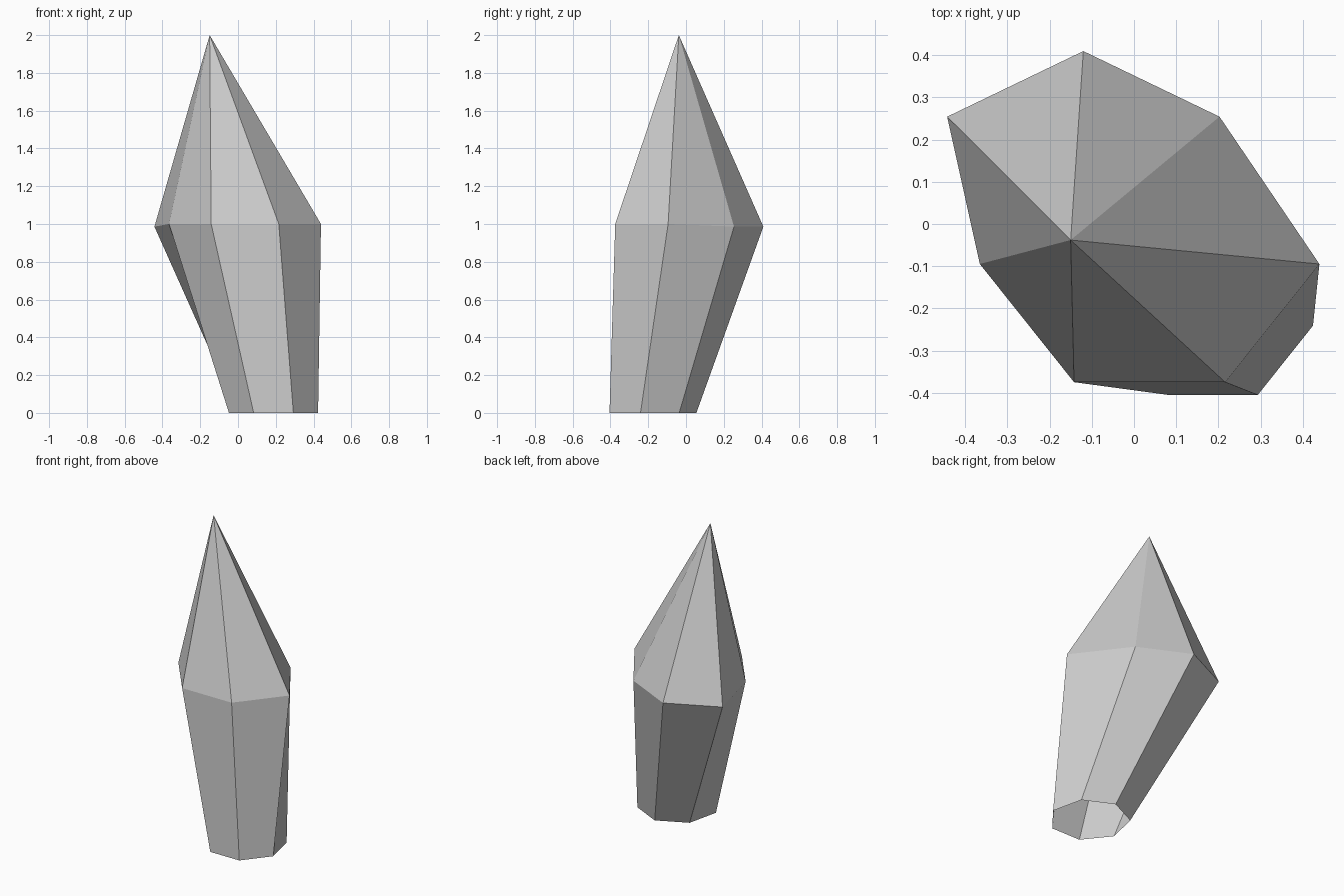
import bpy, bmesh
from math import sin, cos, tau, pi

if "Cube" in bpy.data.objects:
    bpy.data.objects.remove(bpy.data.objects["Cube"])

SIDES = 7


def ring(bm, cx, cy, z, radius):
    """Heptagon with its first corner pointing to the back."""
    angles = [pi / 2 + tau * i / SIDES for i in range(SIDES)]
    return [bm.verts.new((cx + radius * cos(a), cy + radius * sin(a), z)) for a in angles]


bm = bmesh.new()

# narrow open base, wide waist and off-centre tip
base = ring(bm, 0.188, -0.187, 0.0, 0.242)
waist = ring(bm, 0.037, -0.003, 1.0, 0.4125)
tip = bm.verts.new((-0.15, -0.038, 2.0))

# the three back corners of the waist are pulled left and slightly down
for i in (-1, 0, 1):
    waist[i].co.x -= 0.157
    waist[i].co.z -= 0.014

# side walls and pointed facets
for i in range(SIDES):
    j = (i + 1) % SIDES
    bm.faces.new((base[i], base[j], waist[j], waist[i]))
    bm.faces.new((waist[i], waist[j], tip))

mesh = bpy.data.meshes.new("crystal")
bm.to_mesh(mesh)
bm.free()
bpy.context.collection.objects.link(bpy.data.objects.new("crystal", mesh))
